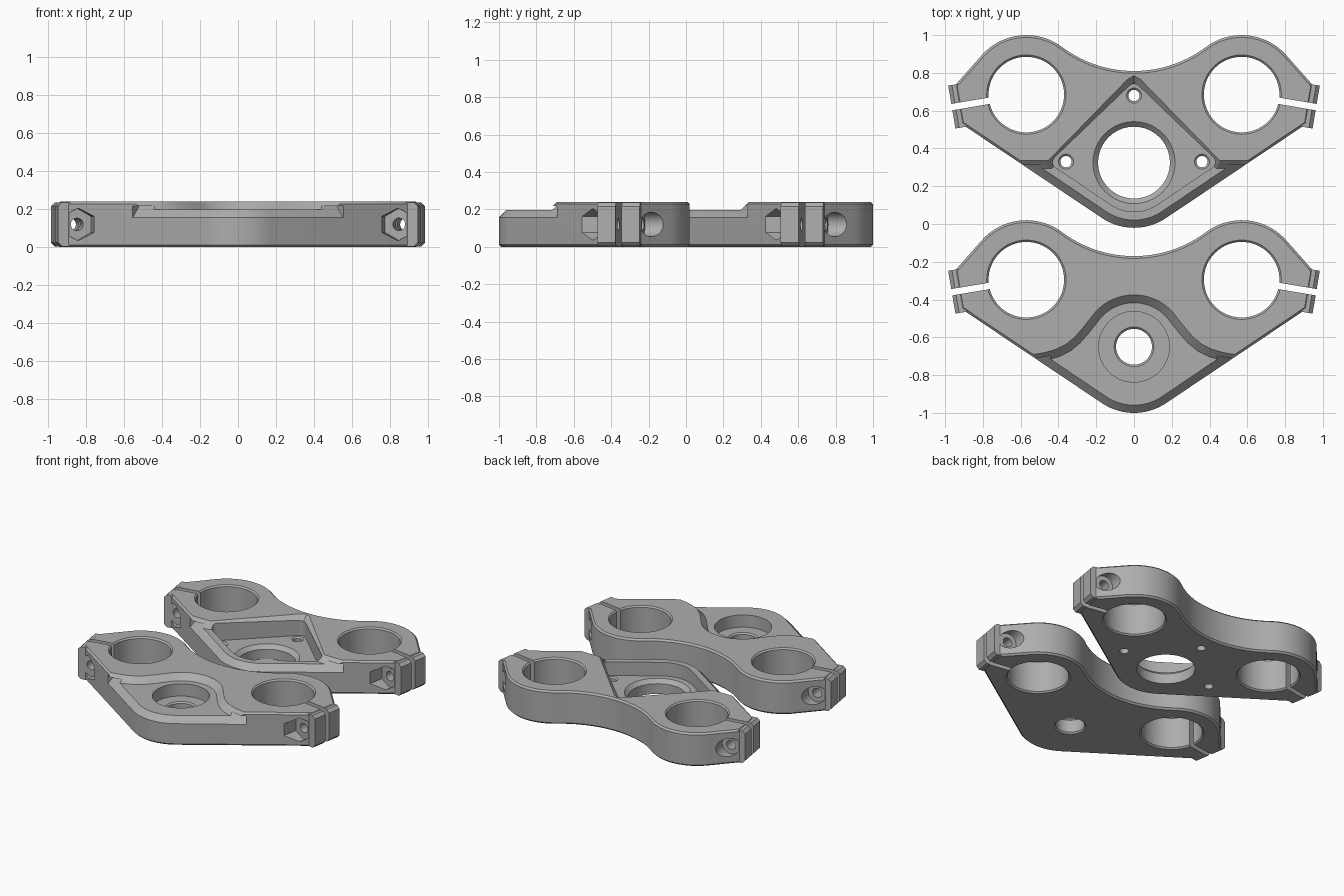
import bpy, bmesh, math
from mathutils import Matrix, Vector

if "Cube" in bpy.data.objects:
    bpy.data.objects.remove(bpy.data.objects["Cube"])

H, FLOOR, EDGE = 0.24, 0.198, 0.157      # full height, lowered deck, deck chamfer foot
CX, CY, R, BORE = 0.57, 0.685, 0.315, 0.2  # fork clamp centre, outer and bore radius
NX, NY, NR = 0, 0.285, 0.305             # rounded nose
TILT = math.radians(-9.5)                # clamp slot direction
U = Vector((math.cos(TILT), math.sin(TILT), 0))
V = Vector((-U.y, U.x, 0))
SLOPE = math.radians(-56)

metal = bpy.data.materials.new("grey_metal")
metal.diffuse_color = (0.42, 0.42, 0.42, 1)
metal.use_nodes = True
metal.node_tree.nodes["Principled BSDF"].inputs["Base Color"].default_value = metal.diffuse_color


def arc(cx, cy, r, a0, a1, n):
    return [(cx + r * math.cos(a0 + (a1 - a0) * i / n),
             cy + r * math.sin(a0 + (a1 - a0) * i / n)) for i in range(n + 1)]


def circle(cx, cy, r, n=64):
    return arc(cx, cy, r, 0, 2 * math.pi, n)[:-1]


def mirrored(half):
    return half + [(-x, y) for x, y in reversed(half) if x > 1e-4]


def inset(pts, d):
    out, n = [], len(pts)
    for i in range(n):
        a, b, c = (Vector(pts[(i + k) % n]) for k in (-1, 0, 1))
        e, f = (b - a).normalized(), (c - b).normalized()
        m = Vector((-e.y - f.y, e.x + f.x)).normalized()
        p = b + m * d / max(0.3, m.dot(Vector((-e.y, e.x))))
        out.append((p.x, p.y))
    return out


def rounded(pts, radii, n=6):
    # replace each corner by a quadratic curve of the given size
    out = []
    for i, b in enumerate(pts):
        r = radii[i]
        if r == 0:
            out.append(b)
            continue
        b = Vector(b)
        p = b + (Vector(pts[i - 1]) - b).normalized() * r
        q = b + (Vector(pts[(i + 1) % len(pts)]) - b).normalized() * r
        for k in range(n + 1):
            t = k / n
            v = p * (1 - t) ** 2 + b * 2 * t * (1 - t) + q * t * t
            out.append((v.x, v.y))
    return out


def skin(name, rings, matrix=Matrix()):
    # closed solid through rings of 3D points
    bm = bmesh.new()
    vs = [[bm.verts.new(p) for p in ring] for ring in rings]
    n = len(vs[0])
    for a, b in zip(vs, vs[1:]):
        for i in range(n):
            j = (i + 1) % n
            bm.faces.new((a[i], a[j], b[j], b[i]))
    bm.faces.new(vs[0][::-1])
    bm.faces.new(vs[-1])
    bm.transform(matrix)
    bmesh.ops.recalc_face_normals(bm, faces=bm.faces)
    me = bpy.data.meshes.new(name)
    bm.to_mesh(me)
    bm.free()
    ob = bpy.data.objects.new(name, me)
    bpy.context.collection.objects.link(ob)
    me.materials.append(metal)
    return ob


def loft(name, levels, matrix=Matrix()):
    return skin(name, [[(x, y, z) for x, y in pts] for pts, z in levels], matrix)


def combine(ob, tool, op='DIFFERENCE'):
    tool.hide_render = True
    mod = ob.modifiers.new("bool", 'BOOLEAN')
    mod.operation, mod.object, mod.solver = op, tool, 'EXACT'
    bpy.context.view_layer.objects.active = ob
    bpy.ops.object.modifier_apply(modifier=mod.name)
    bpy.data.objects.remove(tool, do_unlink=True)


def drill(ob, x, y, profile, n=64):
    combine(ob, loft("drill", [(circle(x, y, r, n), z) for r, z in profile]))


def outline():
    half = arc(NX, NY, NR, -math.pi / 2, SLOPE, 10)
    for u, v in ((0.365, -0.095), (0.365, 0.11)):
        p = Vector((CX, CY, 0)) + U * u + V * v
        half.append((p.x, p.y))
    d = Vector(half[-1]) - Vector((CX, CY))
    tangent = math.atan2(d.y, d.x) + math.acos(R / d.length)
    # concave waist arc tangent to the clamp ring
    waist, dy = 0.81, 0.81 - CY
    r = (CX ** 2 + dy ** 2 - R ** 2) / (2 * (R - dy))
    a = math.atan2(waist + r - CY, -CX)
    half += arc(CX, CY, R, tangent, a, 24)
    half += arc(0, waist + r, r, a - math.pi, -math.pi / 2, 14)[1:]
    return mirrored(half)


def plate(name, step, step_y):
    o = outline()
    ob = loft(name, [(inset(o, 0.012), 0), (o, 0.012), (o, H - 0.012), (inset(o, 0.012), H)])
    # lowered front deck with sloped step
    combine(ob, loft("deck", [(inset(step, H - FLOOR), FLOOR), (inset(step, -0.02), H + 0.02)]))
    # broad chamfer around the deck nose
    nose = arc(NX, NY, NR, -math.pi / 2, SLOPE, 10)
    x, y = nose[-1]
    t = (step_y - y) / math.cos(SLOPE + math.pi / 2 - 0.0) 
    run = (step_y - y) / math.sin(SLOPE + math.pi / 2)
    nose.append((x + run * math.cos(SLOPE + math.pi / 2), step_y))
    path = [(-a, b) for a, b in reversed(nose) if a > 1e-4] + nose
    rings = []
    for i, p in enumerate(path):
        q = Vector(path[min(i + 1, len(path) - 1)]) - Vector(path[max(i - 1, 0)])
        nrm = Vector((q.y, -q.x)).normalized()
        rings.append([(p[0] + nrm.x * k, p[1] + nrm.y * k, z) for k, z in
                      ((0.02, EDGE - 0.02), (0.02, EDGE + 0.06), (-0.06, EDGE + 0.06))])
    combine(ob, skin("nose_chamfer", rings))

    for s in (1, -1):
        # local axes: x along the slot, y up, z towards the front
        m = Matrix.Diagonal((s, 1, 1, 1)) @ Matrix((
            (U.x, 0, -V.x, CX), (U.y, 0, -V.y, CY), (0, 1, 0, 0), (0, 0, 0, 1)))
        # pinch tab
        tab = [(0.33, 0.004), (0.38, 0.004), (0.4, 0.024),
               (0.4, H - 0.024), (0.38, H - 0.004), (0.33, H - 0.004)]
        combine(ob, loft("tab", [(tab, -0.115), (tab, 0.115)], m), 'UNION')
        # fork bore with eased rims
        drill(ob, s * CX, CY, [(BORE + 0.02, -0.01), (BORE, 0.01), (BORE, H - 0.01),
                               (BORE + 0.02, H + 0.01)], 72)
        # slot, bolt hole, round bolt seat and hexagonal nut seat
        slot = [(0.15, -0.1), (0.5, -0.1), (0.5, 0.4), (0.15, 0.4)]
        combine(ob, loft("slot", [(slot, -0.017), (slot, 0.017)], m))
        bolt = circle(0.3, H / 2, 0.033, 24)
        combine(ob, loft("bolt", [(bolt, -0.35), (bolt, 0.35)], m))
        seat = circle(0.3, H / 2, 0.065, 32)
        combine(ob, loft("seat", [(seat, -0.4), (seat, -0.116)], m))
        nut = arc(0.3, H / 2, 0.085, math.pi / 6, math.pi * 13 / 6, 6)[:-1]
        combine(ob, loft("nut", [(nut, 0.116), (nut, 0.4)], m))
    return ob


def finish(ob, y):
    ob.data.transform(Matrix.Translation((0, y, 0)))
    bpy.ops.object.select_all(action='DESELECT')
    ob.select_set(True)
    bpy.context.view_layer.objects.active = ob
    bpy.ops.object.shade_smooth_by_angle(angle=math.radians(28))


# rear plate: diamond step, deep pocket, large bore and three screw holes
step = mirrored([(1.3, -0.3), (1.3, 0.335), (0.455, 0.335), (0.035, 0.765), (0, 0.785)])
rear = plate("rear_clamp_plate", step, 0.33)
gap = 0.085
nose_in = arc(NX, NY, NR - gap, -math.pi / 2, SLOPE, 8)
x, y = nose_in[-1]
side = (0.45, y + (0.45 - x) * math.tan(SLOPE + math.pi / 2))
half = nose_in + [side, (0, 0.755)]
pocket = mirrored(half)
k = len(nose_in)
sizes = [0] * len(pocket)
sizes[k], sizes[k + 1], sizes[k + 2] = 0.05, 0.04, 0.05
pocket = rounded(pocket, sizes)
combine(rear, loft("pocket", [(pocket, 0.1), (pocket, 0.4)]))
drill(rear, 0, 0.325, [(0.19, -0.1), (0.19, 0.073), (0.217, 0.1), (0.217, 0.15)])
for hx, hy in ((0, 0.68), (0.36, 0.33), (-0.36, 0.33)):
    drill(rear, hx, hy, [(0.03, -0.1), (0.03, 0.09), (0.042, 0.102), (0.042, 0.15)], 24)
finish(rear, 0)

# front plate: bell-shaped step and counterbored stem hole
bell = [(1.3, -0.3), (1.3, 0.29), (0.53, 0.29), (0.47, 0.3), (0.41, 0.318), (0.36, 0.343),
        (0.315, 0.38), (0.275, 0.425)]
bell += arc(0, 0.33, 0.275, math.radians(35), math.pi / 2, 12)
front = plate("front_clamp_plate", mirrored(bell), 0.29)
drill(front, 0, 0.33, [(0.187, 0.11), (0.187, 0.4)])
drill(front, 0, 0.33, [(0.115, -0.01), (0.095, 0.01), (0.095, 0.1), (0.115, 0.12)], 48)
finish(front, -0.98)
